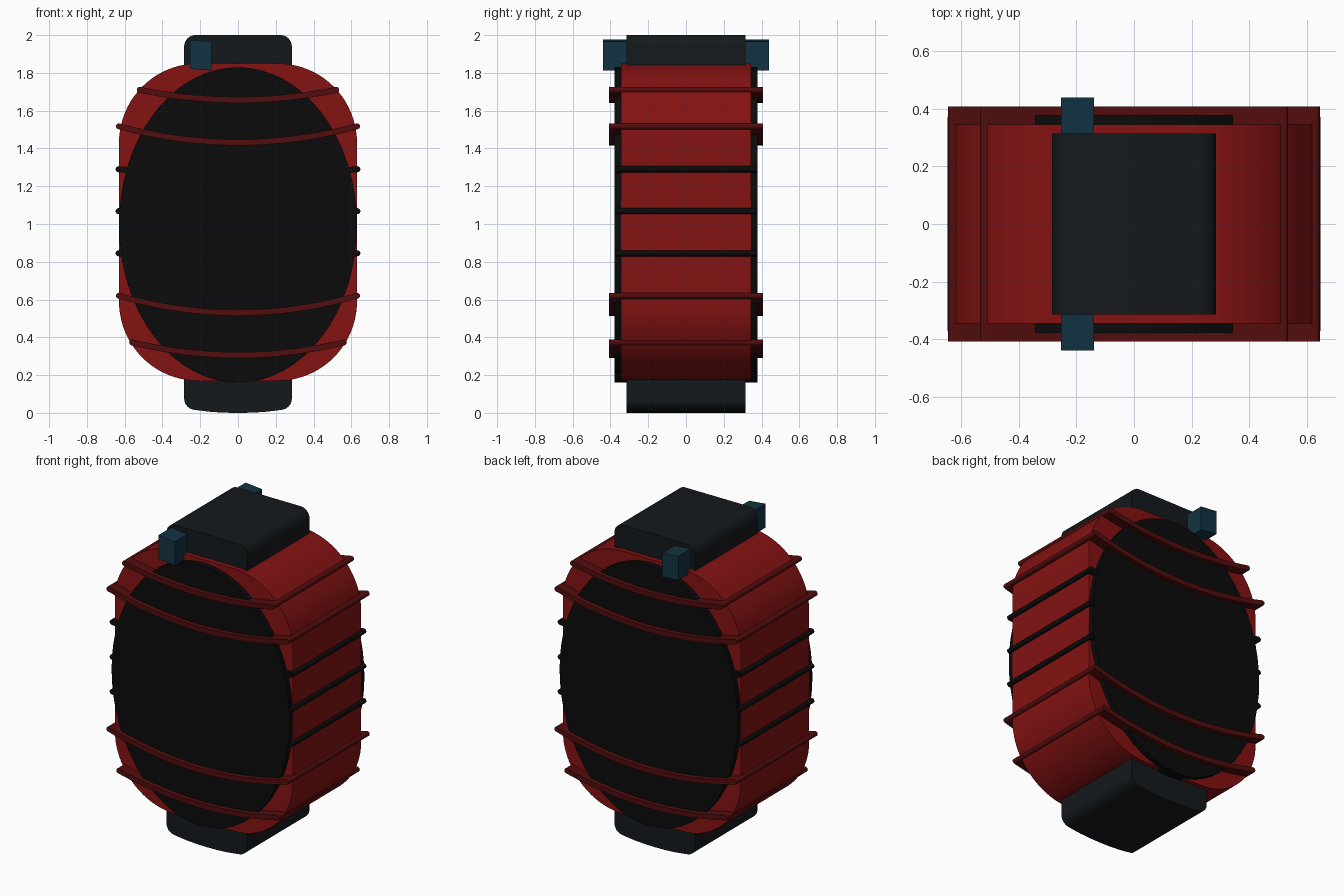
import bpy, bmesh
from math import sin, cos, pi, radians

if "Cube" in bpy.data.objects:
    bpy.data.objects.remove(bpy.data.objects["Cube"])


def material(name, rgb):
    m = bpy.data.materials.new(name)
    m.diffuse_color = (*rgb, 1)
    m.use_nodes = True
    m.node_tree.nodes["Principled BSDF"].inputs["Base Color"].default_value = m.diffuse_color
    return m


RED = material("red_paper", (0.23, 0.006, 0.006))
DARK_RED = material("dark_red", (0.085, 0.004, 0.004))
BLACK = material("black", (0.0033, 0.0033, 0.0033))
SLATE = material("slate", (0.007, 0.0097, 0.0116))
TEAL = material("teal", (0.006, 0.034, 0.054))


def arc(cx, cz, r, a0, a1, n):
    return [(cx + r * cos(radians(a0 + (a1 - a0) * i / n)),
             cz + r * sin(radians(a0 + (a1 - a0) * i / n))) for i in range(n + 1)]


def extrude(name, profile, half_depth, mat):
    """Extrude an x/z outline symmetrically along y."""
    bm = bmesh.new()
    face = bm.faces.new([bm.verts.new((x, -half_depth, z)) for x, z in profile])
    out = bmesh.ops.extrude_face_region(bm, geom=[face])
    verts = [v for v in out["geom"] if isinstance(v, bmesh.types.BMVert)]
    bmesh.ops.translate(bm, verts=verts, vec=(0, 2 * half_depth, 0))
    bmesh.ops.recalc_face_normals(bm, faces=bm.faces)
    me = bpy.data.meshes.new(name)
    bm.to_mesh(me)
    bm.free()
    me.materials.append(mat)
    ob = bpy.data.objects.new(name, me)
    bpy.context.collection.objects.link(ob)
    bpy.ops.object.select_all(action='DESELECT')
    ob.select_set(True)
    bpy.context.view_layer.objects.active = ob
    bpy.ops.object.shade_smooth_by_angle(angle=radians(35))
    return ob


def mirrored(right):
    """Close a right-hand outline (bottom to top) with its mirror image."""
    return right + [(-x, z) for x, z in reversed(right)]


def rib(name, half_x, z_end, sag, half_depth, mat, t=0.016, n=24):
    """Sagging slab with rounded ends."""
    pts = [(half_x * (2 * i / n - 1), z_end - sag * (1 - (2 * i / n - 1) ** 2))
           for i in range(n + 1)]
    lower = [(x, z - t) for x, z in pts]
    upper = [(x, z + t) for x, z in reversed(pts)]
    right_cap = arc(half_x, z_end, t, -90, 90, 8)[1:-1]
    left_cap = arc(-half_x, z_end, t, 90, 270, 8)[1:-1]
    extrude(name, lower + right_cap + upper + left_cap, half_depth, mat)


# Lantern body: rounded slab
extrude("lantern_body", mirrored(arc(0.21, 0.59, 0.42, -90, 0, 20)
                                 + arc(0.21, 1.43, 0.42, 0, 90, 20)), 0.345, RED)

# Oval panel showing on front and back
oval = [(0.63 * cos(2 * pi * i / 64), 0.995 + 0.835 * sin(2 * pi * i / 64)) for i in range(64)]
extrude("oval_panel", oval, 0.378, BLACK)

# Top and bottom caps
extrude("top_cap", mirrored([(0.285, 1.78)] + arc(0.225, 1.94, 0.06, 0, 90, 8)), 0.315, SLATE)
bottom = [(0.0, 0.0), (0.07, 0.001), (0.14, 0.005), (0.2, 0.012)]
bottom += arc(0.225, 0.076, 0.06, -80, 0, 8) + [(0.285, 0.22)]
extrude("bottom_cap", bottom + [(-x, z) for x, z in reversed(bottom[1:])], 0.315, SLATE)

# Handle peg running through the top cap
extrude("handle_peg", [(-0.254, 1.823), (-0.139, 1.812), (-0.139, 1.965), (-0.254, 1.976)],
        0.44, TEAL)

# Dark red ribs: half width, end height, sag
for i, (hx, z, sag) in enumerate([(0.52, 1.71, 0.053), (0.63, 1.517, 0.085),
                                  (0.63, 0.62, 0.09), (0.56, 0.373, 0.067)]):
    rib(f"red_rib_{i + 1}", hx, z, sag, 0.408, DARK_RED)

# Black ribs
for i, z in enumerate([1.29, 1.068, 0.845]):
    rib(f"black_rib_{i + 1}", 0.632, z, 0.03, 0.372, BLACK)
